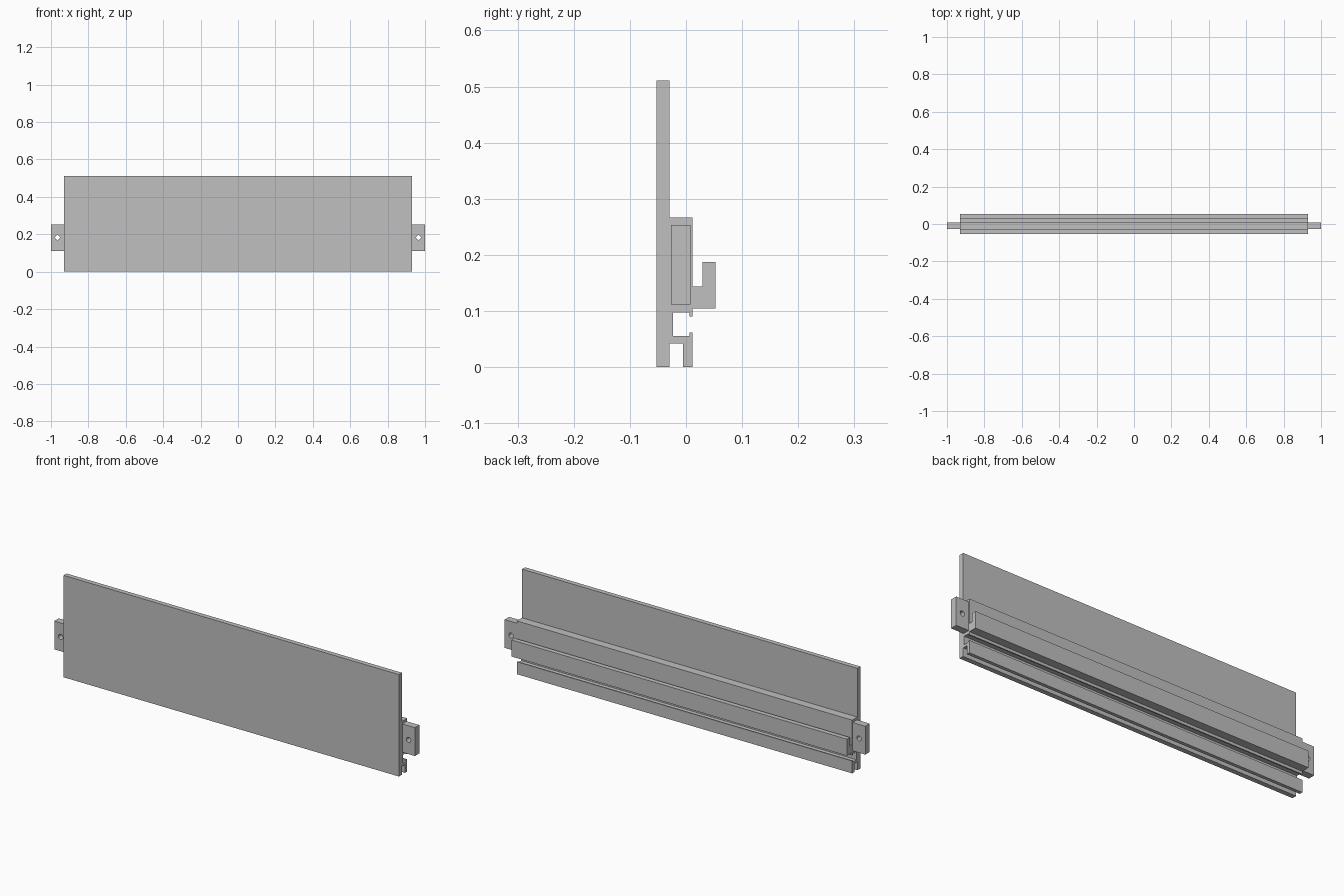
import bpy
import bmesh
from math import pi
from mathutils import Matrix

cube = bpy.data.objects.get("Cube")
if cube:
    bpy.data.objects.remove(cube, do_unlink=True)

HALF = 0.93  # half length of the extruded panel

# Single light grey finish
grey = bpy.data.materials.new("light_grey_metal")
grey.use_nodes = True
colour = (0.53, 0.53, 0.53, 1)
grey.diffuse_color = colour
grey.node_tree.nodes["Principled BSDF"].inputs["Base Color"].default_value = colour


def add_object(name, bm):
    bmesh.ops.recalc_face_normals(bm, faces=bm.faces)
    mesh = bpy.data.meshes.new(name)
    bm.to_mesh(mesh)
    bm.free()
    mesh.materials.append(grey)
    obj = bpy.data.objects.new(name, mesh)
    bpy.context.collection.objects.link(obj)
    return obj


# Panel with its rear rails: one (y, z) section extruded along x
section = [
    (-0.053, 0), (-0.029, 0), (-0.029, 0.042), (-0.005, 0.042),    # bottom groove
    (-0.005, 0), (0.012, 0), (0.012, 0.062), (0.006, 0.062),       # lower rail
    (0.006, 0.055), (-0.023, 0.055), (-0.023, 0.097),              # T-slot
    (0.006, 0.097), (0.006, 0.09), (0.012, 0.09),
    (0.012, 0.104), (0.053, 0.104), (0.053, 0.187),                # hook
    (0.029, 0.187), (0.029, 0.144), (0.012, 0.144),
    (0.012, 0.267), (-0.029, 0.267),                               # upper block
    (-0.029, 0.511), (-0.053, 0.511),                              # plate top
]
bm = bmesh.new()
end = bm.faces.new([bm.verts.new((-HALF, y, z)) for y, z in section])
grown = bmesh.ops.extrude_face_region(bm, geom=[end], use_keep_orig=True)
moved = [v for v in grown["geom"] if isinstance(v, bmesh.types.BMVert)]
bmesh.ops.translate(bm, verts=moved, vec=(2 * HALF, 0, 0))
add_object("panel_with_rails", bm)

# Mounting tabs at both ends, each drilled from front to back
for side, label in ((1, "left"), (-1, "right")):
    bm = bmesh.new()
    place = (Matrix.Translation((side * (HALF + 1) / 2, -0.0095, 0.1825))
             @ Matrix.Diagonal((1 - HALF, 0.035, 0.142, 1)))
    bmesh.ops.create_cube(bm, size=1, matrix=place)
    tab = add_object(label + "_mounting_tab", bm)

    bm = bmesh.new()
    place = Matrix.Translation((side * 0.965, 0, 0.183)) @ Matrix.Rotation(pi / 2, 4, "X")
    bmesh.ops.create_cone(bm, cap_ends=True, segments=32, radius1=0.0125,
                          radius2=0.0125, depth=0.2, matrix=place)
    drill = add_object(label + "_hole_cutter", bm)
    drill.hide_render = True

    cut = tab.modifiers.new("screw_hole", "BOOLEAN")
    cut.operation = "DIFFERENCE"
    cut.solver = "EXACT"
    cut.object = drill

    # Smooth bore, crisp edges
    bpy.ops.object.select_all(action="DESELECT")
    tab.select_set(True)
    bpy.context.view_layer.objects.active = tab
    bpy.ops.object.modifier_apply(modifier=cut.name)
    bpy.ops.object.shade_smooth_by_angle()
    bpy.data.objects.remove(drill, do_unlink=True)
